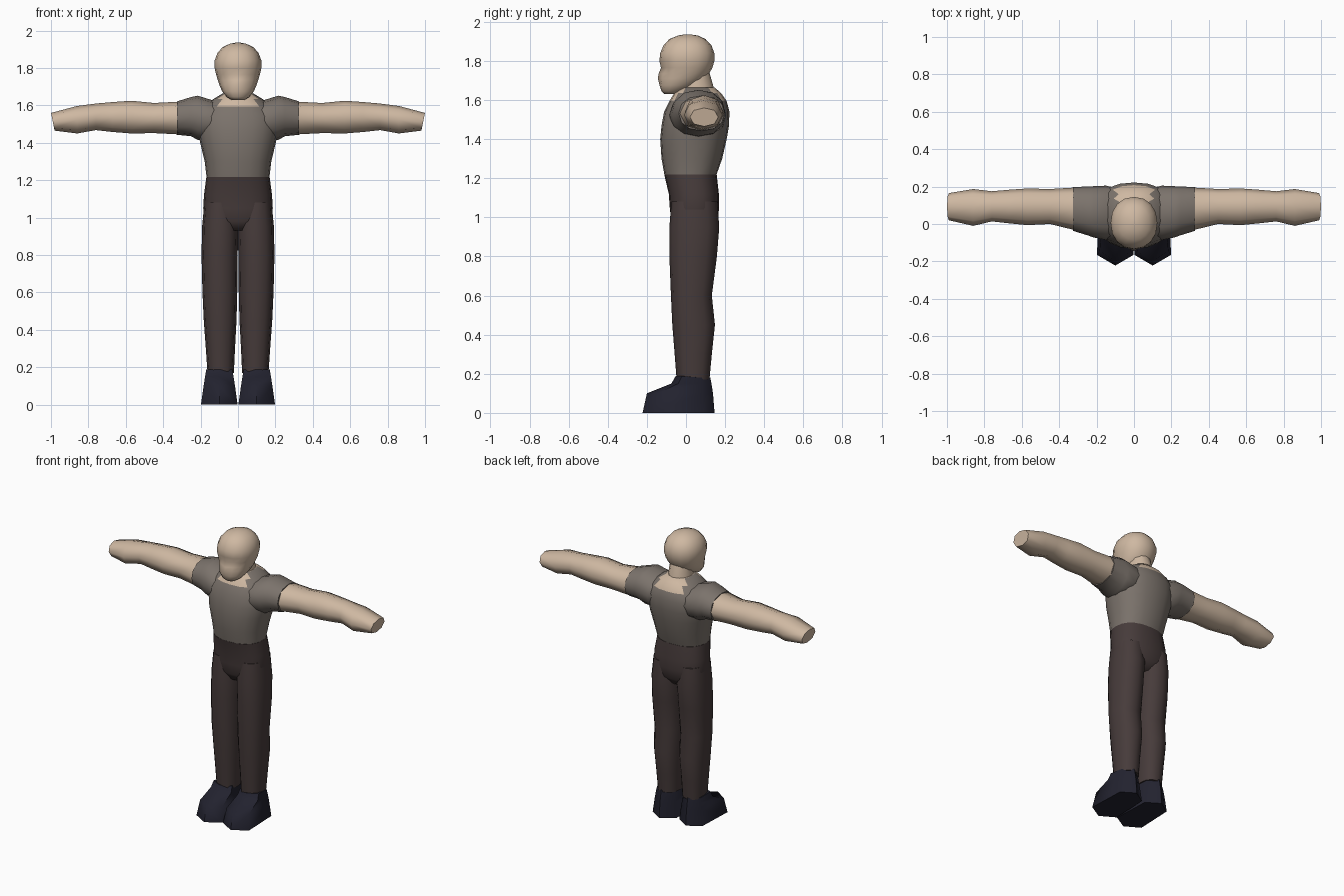
import bpy
import bmesh
import math

cube = bpy.data.objects.get("Cube")
if cube:
    bpy.data.objects.remove(cube, do_unlink=True)


def make_material(name, colour):
    mat = bpy.data.materials.new(name)
    mat.use_nodes = True
    rgba = (*colour, 1.0)
    mat.diffuse_color = rgba
    mat.node_tree.nodes["Principled BSDF"].inputs["Base Color"].default_value = rgba
    return mat


SKIN = make_material("skin", (0.62, 0.48, 0.36))
SHIRT = make_material("grey shirt", (0.2, 0.172, 0.15))
PANTS = make_material("brown trousers", (0.062, 0.044, 0.043))
SHOE = make_material("navy shoe", (0.016, 0.016, 0.028))


def oval(u0, u1, v0, v1, sides, power):
    """Rounded outline that touches all four given limits."""
    points = []
    for i in range(sides):
        angle = math.tau * i / sides
        c, s = math.cos(angle), math.sin(angle)
        cu = math.copysign(abs(c) ** (2 / power), c)
        sv = math.copysign(abs(s) ** (2 / power), s)
        points.append(((u0 + u1) / 2 + cu * (u1 - u0) / 2,
                       (v0 + v1) / 2 + sv * (v1 - v0) / 2))
    return points


def skin_rings(name, rings, materials, flip=False, sculpt=None, paint=None):
    """Join point rings into a closed, smooth shaded body."""
    bm = bmesh.new()
    sign = -1 if flip else 1
    loops = [[bm.verts.new((sign * x, y, z)) for x, y, z in ring] for ring in rings]
    for low, high in zip(loops, loops[1:]):
        for i in range(len(low)):
            j = (i + 1) % len(low)
            bm.faces.new((low[i], low[j], high[j], high[i]))
    bm.faces.new(loops[0])
    bm.faces.new(loops[-1])
    if sculpt:
        for vert in bm.verts:
            sculpt(vert.co)
    bmesh.ops.recalc_face_normals(bm, faces=bm.faces)
    if paint:
        for face in bm.faces:
            face.material_index = paint(face.calc_center_median())
    mesh = bpy.data.meshes.new(name)
    bm.to_mesh(mesh)
    bm.free()
    for mat in materials:
        mesh.materials.append(mat)
    obj = bpy.data.objects.new(name, mesh)
    bpy.context.collection.objects.link(obj)
    bpy.ops.object.select_all(action="DESELECT")
    obj.select_set(True)
    bpy.context.view_layer.objects.active = obj
    bpy.ops.object.shade_smooth_by_angle(angle=math.radians(60))
    return obj


def upright(table, sides=16, power=2.0):
    """Rows are height, then x limits and y limits."""
    return [[(x, y, z) for x, y in oval(x0, x1, y0, y1, sides, power)]
            for z, x0, x1, y0, y1 in table]


def sideways(table, sides=8, power=2.2, tilt=0.0):
    """Rows are x, then y limits and z limits; tilt slants the last ring."""
    rings = [[(x, y, z) for y, z in oval(y0, y1, z0, z1, sides, power)]
             for x, y0, y1, z0, z1 in table]
    middle = sum(p[2] for p in rings[-1]) / sides
    rings[-1] = [(x + tilt * (z - middle), y, z) for x, y, z in rings[-1]]
    return rings


def symmetric(table):
    return [(z, -w, w, y0, y1) for z, w, y0, y1 in table]


# Torso, with the open collar painted as skin
torso = symmetric([
    (1.215, .168, -.11, .155), (1.3, .178, -.125, .185), (1.4, .202, -.132, .208),
    (1.47, .215, -.125, .22), (1.54, .215, -.112, .222), (1.595, .18, -.085, .208),
    (1.635, .13, -.06, .18), (1.665, .08, -.035, .145)])
skin_rings("torso", upright(torso, 20, 2.3), [SHIRT, SKIN],
           paint=lambda c: int(c.z > 1.597 and abs(c.x) < .092))

# Neck
neck = symmetric([(1.6, .085, -.04, .15), (1.67, .076, -.035, .14), (1.74, .07, -.03, .12)])
skin_rings("neck", upright(neck, 12), [SKIN])


# Head with eye sockets and a small nose
def shape_face(co):
    if co.y < -.06:
        if abs(co.x) < .01 and 1.7 < co.z < 1.74:
            co.y -= .014
        elif .02 < abs(co.x) < .07 and 1.74 < co.z < 1.78:
            co.y += .014


head = symmetric([
    (1.63, .035, -.11, -.045), (1.645, .06, -.125, .0), (1.675, .085, -.135, .055),
    (1.71, .1, -.13, .1), (1.735, .108, -.126, .118), (1.765, .117, -.128, .135),
    (1.8, .125, -.136, .145), (1.84, .125, -.132, .145), (1.88, .11, -.115, .13),
    (1.912, .082, -.085, .1), (1.93, .043, -.04, .06), (1.936, .012, -.005, .02)])
skin_rings("head", upright(head, 16, 2.15), [SKIN], sculpt=shape_face)

# Hips
hips = symmetric([
    (.93, .12, -.045, .12), (.98, .17, -.075, .16), (1.05, .186, -.083, .17),
    (1.12, .182, -.088, .168), (1.218, .169, -.111, .157)])
skin_rings("hips", upright(hips, 20, 2.4), [PANTS])

# Limbs, built on the left and mirrored to the right
leg = [
    (.17, .022, .163, -.048, .12), (.3, .016, .172, -.058, .132),
    (.45, .008, .183, -.07, .148), (.6, .004, .19, -.077, .132),
    (.8, .002, .195, -.085, .158), (.95, -.002, .192, -.085, .17),
    (1.08, .01, .18, -.075, .16)]

sleeve = [
    (.08, -.07, .19, 1.45, 1.61), (.15, -.085, .205, 1.41, 1.632),
    (.215, -.072, .202, 1.415, 1.652), (.25, -.06, .2, 1.435, 1.645),
    (.325, -.037, .198, 1.443, 1.622)]

arm = [
    (.315, -.033, .195, 1.445, 1.62), (.45, .0, .187, 1.452, 1.613),
    (.57, -.006, .19, 1.45, 1.625), (.67, .004, .183, 1.458, 1.618),
    (.76, .014, .175, 1.468, 1.61), (.86, -.01, .187, 1.45, 1.597),
    (.99, .02, .165, 1.465, 1.56)]


def shoe_ring(width, toe, front, back, heel, z_front, z_back):
    """Six-sided outline with a pointed toe and heel."""
    mid = .1
    return [(mid, toe, z_front), (mid + width, front, z_front),
            (mid + width * .9, back, z_back), (mid, heel, z_back),
            (mid - width * .9, back, z_back), (mid - width, front, z_front)]


shoe = [
    shoe_ring(.098, -.222, -.165, .09, .146, .0, .0),
    shoe_ring(.084, -.2, -.145, .085, .138, .1, .1),
    shoe_ring(.076, -.075, -.04, .08, .13, .15, .15),
    shoe_ring(.07, -.053, -.02, .075, .124, .188, .18)]

for side, flip in (("left", False), ("right", True)):
    skin_rings(side + "_leg", upright(leg, 12, 2.3), [PANTS], flip)
    skin_rings(side + "_shoe", shoe, [SHOE], flip)
    skin_rings(side + "_sleeve", sideways(sleeve, 12), [SHIRT], flip)
    skin_rings(side + "_arm", sideways(arm, tilt=.2), [SKIN], flip)
